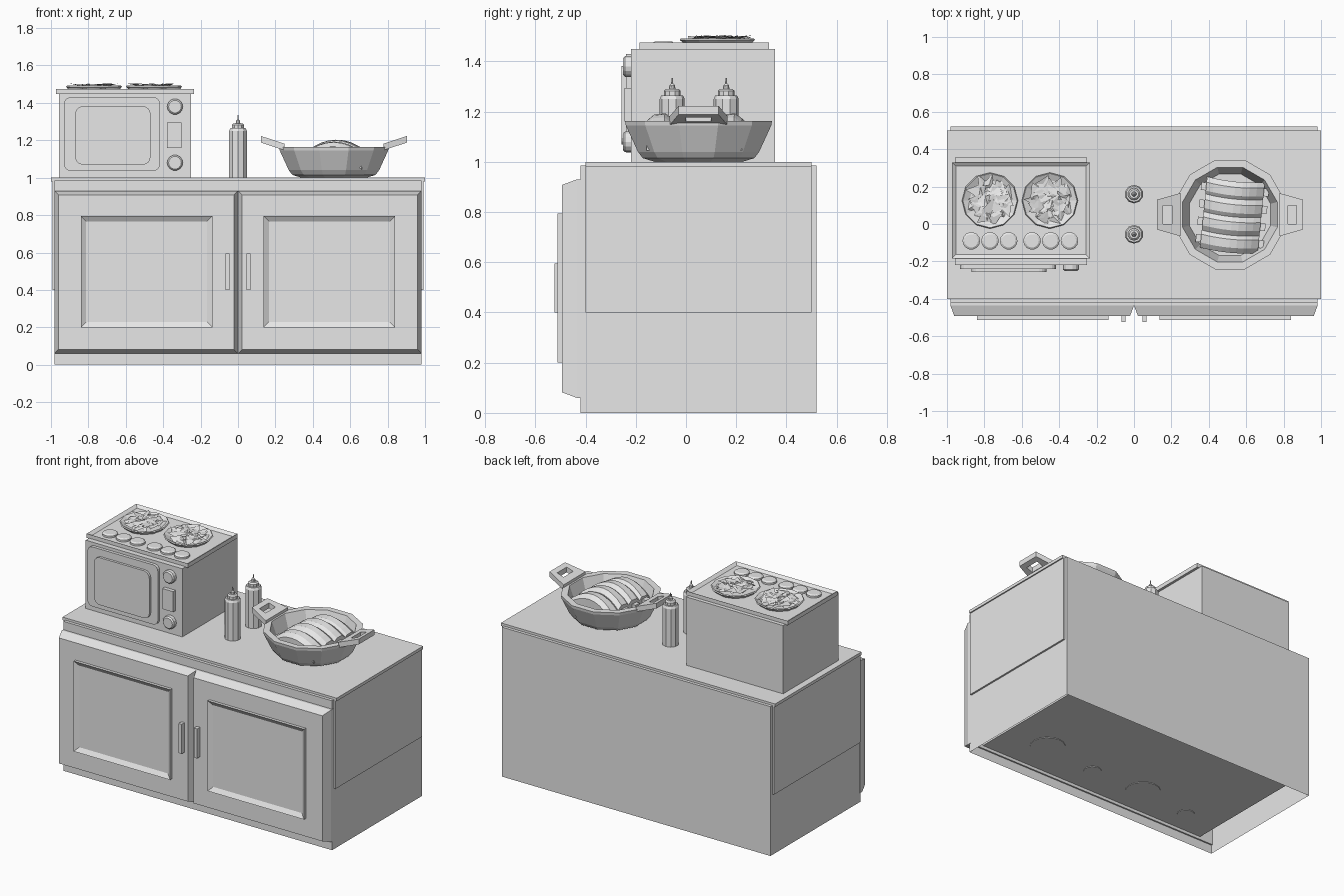
import bpy, bmesh, math, random
from mathutils import Matrix, Vector

if "Cube" in bpy.data.objects:
    bpy.data.objects.remove(bpy.data.objects["Cube"])
random.seed(4)

GREY = (0.8, 0.8, 0.8, 1)
mat = bpy.data.materials.new("plain grey")
mat.use_nodes = True
mat.diffuse_color = GREY
mat.node_tree.nodes["Principled BSDF"].inputs["Base Color"].default_value = GREY


def finish(name, bm, normals=True):
    if normals:
        bmesh.ops.recalc_face_normals(bm, faces=bm.faces)
    me = bpy.data.meshes.new(name)
    bm.to_mesh(me)
    bm.free()
    me.materials.append(mat)
    ob = bpy.data.objects.new(name, me)
    bpy.context.collection.objects.link(ob)
    return ob


def add_box(bm, x0, x1, y0, y1, z0, z1):
    m = Matrix.Translation(((x0 + x1) / 2, (y0 + y1) / 2, (z0 + z1) / 2))
    return bmesh.ops.create_cube(bm, size=1, matrix=m @ Matrix.Diagonal((x1 - x0, y1 - y0, z1 - z0, 1)))["verts"]


def facing(bm, axis):
    bm.normal_update()
    return [f for f in bm.faces if f.normal.dot(Vector(axis)) > 0.9]


def box(name, *size, hollow=None, rim=0.04, depth=0.02):
    """Box; the side facing 'hollow' gets a sunken field inside a rim."""
    bm = bmesh.new()
    add_box(bm, *size)
    if hollow:
        faces = facing(bm, hollow)
        bmesh.ops.inset_region(bm, faces=faces, thickness=rim)
        bmesh.ops.translate(bm, verts=faces[0].verts, vec=-Vector(hollow) * depth)
    return finish(name, bm)


def lathe(name, profile, sides, loc, turn=0.0, axis="Z"):
    """Revolve (radius, height) pairs around an upright or forward axis."""
    bm = bmesh.new()
    rings = []
    for r, h in profile:
        if r == 0:
            rings.append([bm.verts.new((0, 0, h))] * sides)
        else:
            rings.append([bm.verts.new((r * math.cos(turn + math.tau * i / sides),
                                        r * math.sin(turn + math.tau * i / sides), h)) for i in range(sides)])
    for a, b in zip(rings, rings[1:]):
        for i in range(sides):
            j = (i + 1) % sides
            bm.faces.new(list(dict.fromkeys((a[i], a[j], b[j], b[i]))))
    if axis == "Y":
        bm.transform(Matrix.Rotation(math.pi / 2, 4, "X"))
    bm.transform(Matrix.Translation(loc))
    return finish(name, bm)


def rounded_slab(name, x0, x1, y0, y1, z0, z1, radius):
    bm = bmesh.new()
    add_box(bm, x0, x1, y0, y1, z0, z1)
    edges = [e for e in bm.edges if abs(e.verts[0].co.y - e.verts[1].co.y) > 1e-4]
    bmesh.ops.bevel(bm, geom=edges, offset=radius, segments=4, profile=0.5, affect="EDGES")
    return finish(name, bm)


# Cabinet carcass, open underneath, with a raised floor and round pads
bm = bmesh.new()
add_box(bm, -0.98, 0.98, -0.42, 0.52, 0, 0.985)
bmesh.ops.delete(bm, geom=facing(bm, (0, 0, -1)), context="FACES_ONLY")
finish("cabinet_body", bm, normals=False)
box("cabinet_floor", -0.88, 0.88, -0.419, 0.519, 0.08, 0.09)
for x, y, r in ((0.57, -0.155, 0.11), (0.16, -0.21, 0.055), (-0.24, -0.2, 0.11), (-0.63, -0.25, 0.055)):
    lathe("floor_pad", [(0, 0.082), (r, 0.082), (r, 0.076), (0, 0.076)], 16, (x, y, 0))

# Runner over the worktop, hanging down both ends
bm = bmesh.new()
add_box(bm, -1, 1, -0.4, 0.5, 0.98, 1)
for s in (-1, 1):
    add_box(bm, *sorted((s * 0.978, s * 0.992)), -0.4, 0.5, 0.4, 0.99)
finish("worktop_runner", bm)

# Chamfered doors with raised frames and bar handles
for side, s in (("right", -1), ("left", 1)):
    bm = bmesh.new()
    add_box(bm, *sorted((0, s * 0.982)), -0.435, -0.41, 0.06, 0.93)
    front = facing(bm, (0, -1, 0))
    bmesh.ops.inset_region(bm, faces=front, thickness=0.03)
    bmesh.ops.translate(bm, verts=front[0].verts, vec=(0, -0.058, 0))
    finish(side + "_door", bm)
    box(side + "_door_frame", *sorted((s * 0.137, s * 0.84)), -0.512, -0.485, 0.2, 0.795,
        hollow=(0, -1, 0), depth=0.018)
    box(side + "_door_handle", *sorted((s * 0.045, s * 0.068)), -0.523, -0.485, 0.4, 0.595)

# Oven body, door, window and controls
box("oven_body", -0.957, -0.252, -0.22, 0.355, 1, 1.45)
rounded_slab("oven_door", -0.93, -0.417, -0.24, -0.21, 1.037, 1.43, 0.035)
rounded_slab("oven_window", -0.87, -0.468, -0.256, -0.23, 1.07, 1.382, 0.04)
for z in (1.08, 1.38):
    lathe("oven_dial", [(0, 0), (0.042, 0), (0.042, 0.025), (0.034, 0.033), (0, 0.033)], 14,
          (-0.337, -0.218, z), axis="Y")
box("oven_button", -0.38, -0.302, -0.245, -0.21, 1.16, 1.295)

# Hob tray with knobs and two bowls of leaves
box("hob_tray", -0.974, -0.235, -0.185, 0.33, 1.447, 1.475, hollow=(0, 0, 1), rim=0.03, depth=0.015)
for x in (-0.87, -0.77, -0.67, -0.545, -0.445, -0.345):
    lathe("hob_knob", [(0.047, 1.458), (0.047, 1.472), (0.036, 1.479), (0, 1.479)], 14, (x, -0.09, 0))
for x in (-0.77, -0.45):
    lathe("leaf_bowl", [(0, 1.46), (0.12, 1.46), (0.15, 1.486), (0.145, 1.492), (0.11, 1.475), (0, 1.475)],
          12, (x, 0.125, 0))
    bm = bmesh.new()
    for i in range(30):
        a, d = i * 2.4, 0.02 + 0.08 * math.sqrt(i / 30)
        mid = Vector((x + d * math.cos(a), 0.125 + d * math.sin(a), 1.487))
        spin, tri = random.uniform(0, math.tau), []
        for k in range(3):
            b, r = spin + math.tau * k / 3, random.uniform(0.03, 0.06)
            tri.append(bm.verts.new(mid + Vector((r * math.cos(b), r * math.sin(b), random.uniform(-0.012, 0.018)))))
        tip = bm.verts.new(mid + Vector((0, 0, 0.006)))
        for k in range(3):
            bm.faces.new((tri[k], tri[(k + 1) % 3], tip))
    finish("leaves", bm, normals=False)

# Squeeze bottles
bottle = [(0, 1), (0.05, 1), (0.05, 1.25), (0.043, 1.265), (0.033, 1.265), (0.033, 1.283), (0.024, 1.291),
          (0.013, 1.291), (0.011, 1.305), (0.004, 1.312), (0.003, 1.335), (0, 1.335)]
for y in (-0.055, 0.16):
    lathe("squeeze_bottle", bottle, 10, (0, y, 0), math.pi / 10)

# Twelve-sided pan
PAN = Vector((0.513, 0.05, 0))
lathe("pan", [(0, 1), (0.18, 1), (0.23, 1.015), (0.25, 1.04), (0.3, 1.145), (0.303, 1.163), (0.262, 1.163),
              (0.225, 1.05), (0, 1.045)], 12, PAN, math.pi / 12)

# Pan handles: tapered plates with a slot, rising outward
for side, s in (("right", -1), ("left", 1)):
    bm = bmesh.new()

    def loop(near, far, w_near, w_far):
        pts = ((near, -w_near), (far, -w_far), (far, w_far), (near, w_near))
        return [bm.verts.new((PAN.x + s * px, PAN.y + py, 1.145 + (px - 0.26) * 0.33)) for px, py in pts]
    outer, inner = loop(0.265, 0.39, 0.115, 0.08), loop(0.31, 0.357, 0.05, 0.05)
    faces = [bm.faces.new((outer[i], outer[(i + 1) % 4], inner[(i + 1) % 4], inner[i])) for i in range(4)]
    top = bmesh.ops.extrude_face_region(bm, geom=faces)["geom"]
    bmesh.ops.translate(bm, verts=[v for v in top if isinstance(v, bmesh.types.BMVert)], vec=(0, 0, 0.035))
    finish(side + "_pan_handle", bm)

# Rack of four arched ribs with bone ends
turn = Matrix.Translation(PAN + Vector((0.012, -0.012, 0))) @ Matrix.Rotation(-0.1, 4, "Z")
section = [(-0.052, -0.06), (-0.052, 0), (-0.025, 0.022), (0.02, 0.026), (0.05, 0.004), (0.05, -0.06)]
meat, bones = bmesh.new(), bmesh.new()
for n in range(4):
    y = -0.14 + n * 0.093
    lift = 0.01 if n in (1, 2) else 0
    prev = None
    for i in range(9):
        t = i / 4 - 1
        arch = 1.105 + lift + 0.062 * (1 - t * t)
        ring = [meat.verts.new((0.155 * t, y + 0.012 * t * t + a, arch + b)) for a, b in section]
        if prev:
            for k in range(6):
                meat.faces.new((prev[k], prev[(k + 1) % 6], ring[(k + 1) % 6], ring[k]))
        if i in (0, 8):
            meat.faces.new(ring)
        prev = ring
    for s in (-1, 1):
        add_box(bones, *sorted((s * 0.12, s * 0.182)), y - 0.012, y + 0.03, 1.085, 1.115)
for name, part in (("rib_meat", meat), ("rib_bones", bones)):
    part.transform(turn)
    finish(name, part)
